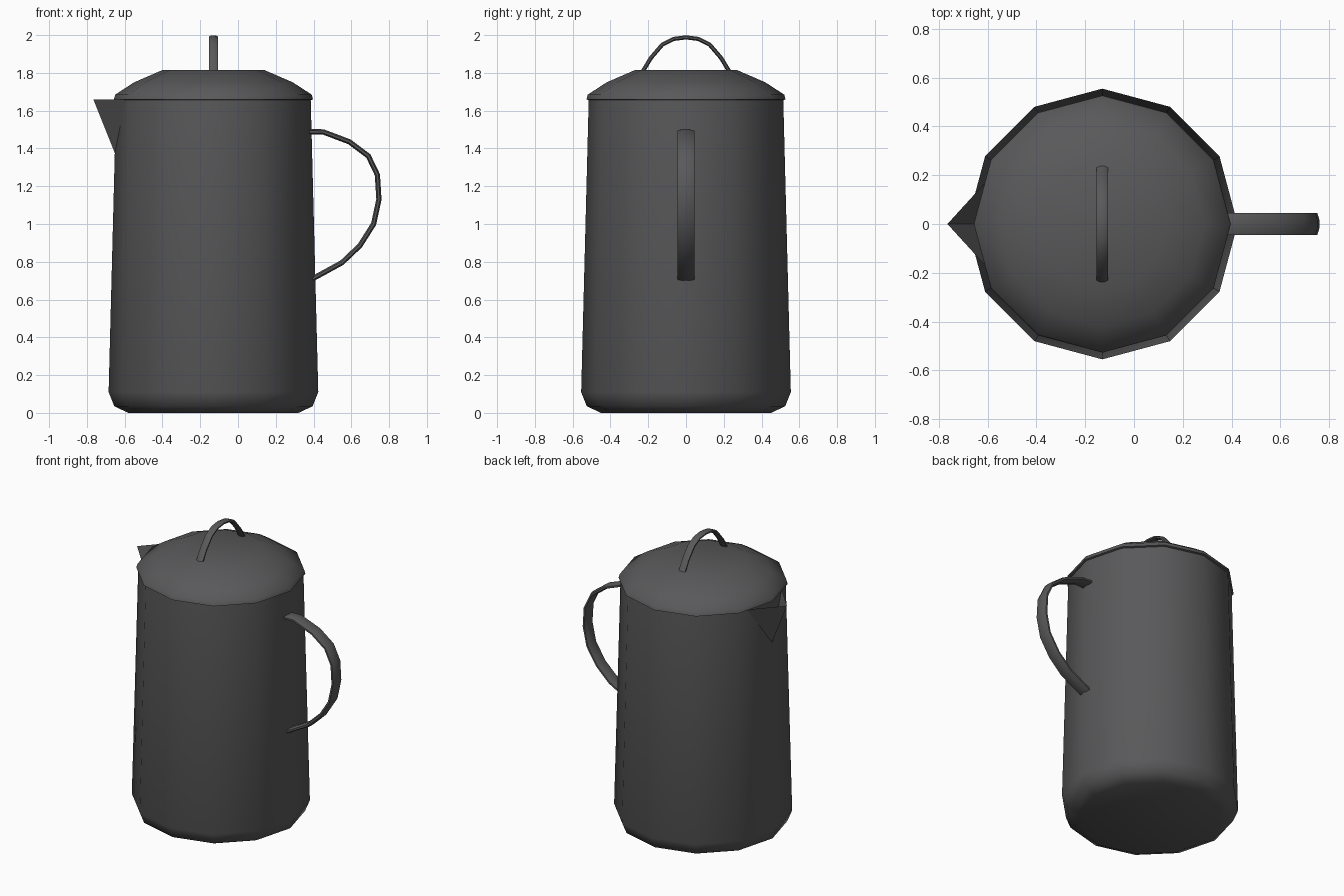
import bpy, bmesh, math
from mathutils import Vector

cube = bpy.data.objects.get("Cube")
if cube:
    bpy.data.objects.remove(cube, do_unlink=True)

CX = -0.13      # axis of the pot
SIDES = 12

metal = bpy.data.materials.new("dark_grey_metal")
metal.use_nodes = True
grey = (0.1, 0.1, 0.104, 1)
metal.diffuse_color = grey
metal.node_tree.nodes["Principled BSDF"].inputs["Base Color"].default_value = grey


def finish(name, bm, angle, outward=True):
    if outward:
        bmesh.ops.recalc_face_normals(bm, faces=bm.faces)
    mesh = bpy.data.meshes.new(name)
    bm.to_mesh(mesh)
    bm.free()
    mesh.materials.append(metal)
    obj = bpy.data.objects.new(name, mesh)
    bpy.context.collection.objects.link(obj)
    bpy.ops.object.select_all(action='DESELECT')
    obj.select_set(True)
    bpy.context.view_layer.objects.active = obj
    bpy.ops.object.shade_smooth_by_angle(angle=math.radians(angle))
    return obj


def bridge(bm, rings):
    """Join consecutive rings with quads and cap both ends."""
    n = len(rings[0])
    for a, b in zip(rings, rings[1:]):
        for i in range(n):
            j = (i + 1) % n
            bm.faces.new((a[i], a[j], b[j], b[i]))
    bm.faces.new(rings[0])
    bm.faces.new(rings[-1])


def lathe(name, profile, angle):
    """Turn a (radius, height) profile about the pot axis."""
    bm = bmesh.new()
    rings = []
    for r, z in profile:
        turns = [math.tau * i / SIDES for i in range(SIDES)]
        rings.append([bm.verts.new((CX + r * math.cos(t), r * math.sin(t), z)) for t in turns])
    bridge(bm, rings)
    return finish(name, bm, angle)


def strap(name, path, side, half_width, half_thick):
    """Sweep a flattened oval along a planar path; side is the plane's normal."""
    bm = bmesh.new()
    pts = [Vector(p) for p in path]
    rings = []
    for i, p in enumerate(pts):
        tangent = (pts[min(i + 1, len(pts) - 1)] - pts[max(i - 1, 0)]).normalized()
        normal = side.cross(tangent)
        ring = []
        for k in range(8):
            t = math.tau * (k + 0.5) / 8
            ring.append(bm.verts.new(p + side * half_width * 1.08 * math.cos(t)
                                     + normal * half_thick * 1.08 * math.sin(t)))
        rings.append(ring)
    bridge(bm, rings)
    return finish(name, bm, 60)


# Tapered body with a rounded foot
lathe("body", [(0.45, 0), (0.525, 0.035), (0.555, 0.11), (0.515, 1.66)], 50)

# Domed lid with a thin rim
lathe("lid", [(0.505, 1.652), (0.527, 1.66), (0.52, 1.685), (0.42, 1.75), (0.27, 1.815)], 50)

# Side handle
handle = [(0.375, 1.488), (0.45, 1.488), (0.59, 1.435), (0.69, 1.36), (0.738, 1.26),
          (0.746, 1.13), (0.718, 1.0), (0.645, 0.885), (0.55, 0.795), (0.385, 0.705)]
strap("side_handle", [(x, 0, z) for x, z in handle], Vector((0, 1, 0)), 0.045, 0.014)

# Lid handle, a bow across the lid
half_bow = [(0.24, 1.79), (0.185, 1.88), (0.125, 1.95), (0.065, 1.98)]
bow = [(-y, z) for y, z in half_bow] + [(0, 1.988)] + half_bow[::-1]
strap("lid_handle", [(CX, y, z) for y, z in bow], Vector((1, 0, 0)), 0.024, 0.011)

# Pouring lip: an open V of two mirrored walls
bm = bmesh.new()
tip = bm.verts.new((-0.765, 0, 1.658))
foot = bm.verts.new((-0.65, 0, 1.37))
for s in (1, -1):
    root = bm.verts.new((-0.592, s * 0.19, 1.658))
    bm.faces.new((tip, foot, root) if s > 0 else (tip, root, foot))
finish("pouring_lip", bm, 30, outward=False)
